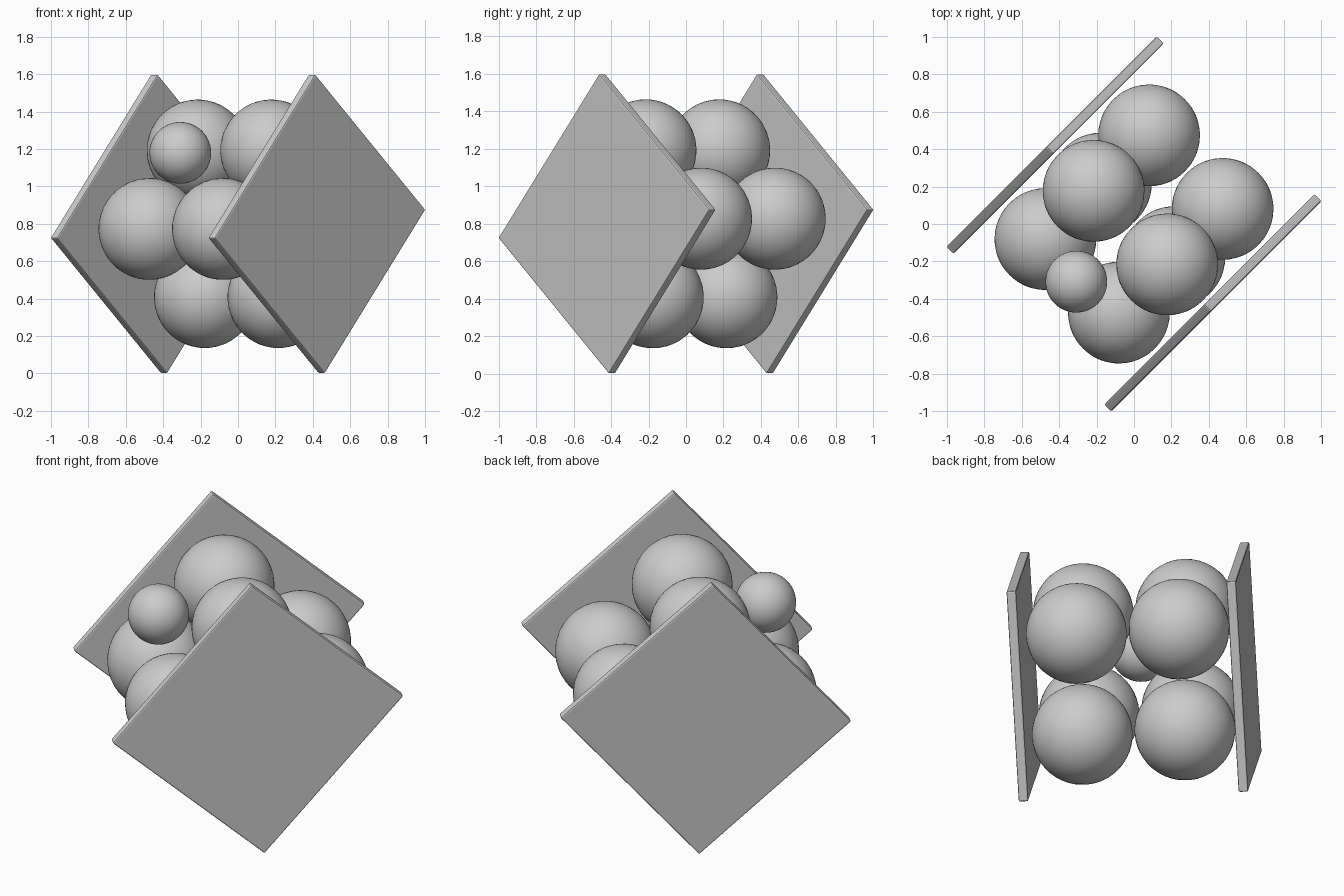
import bpy
import math
from mathutils import Matrix, Vector

if "Cube" in bpy.data.objects:
    bpy.data.objects.remove(bpy.data.objects["Cube"])

# Tilted local frame: n = across the two plates, b and c = in the plate plane
T = math.radians(41)
k = math.sqrt(0.5)
N = Vector((k, -k, 0))
B = Vector((k * math.cos(T), k * math.cos(T), -math.sin(T)))
C = Vector((-k * math.sin(T), -k * math.sin(T), -math.cos(T)))
if N.cross(B).dot(C) < 0:
    N = -N
FRAME = Matrix((N, B, C)).transposed().to_4x4()
FRAME.translation = (0, 0, 0.8)


def place(obj, name, local):
    obj.name = name
    obj.matrix_world = FRAME @ Matrix.Translation(local)
    return obj


def ball(name, local, radius):
    bpy.ops.mesh.primitive_uv_sphere_add(segments=48, ring_count=24, radius=radius)
    obj = place(bpy.context.object, name, local)
    bpy.ops.object.shade_smooth()
    return obj


def plate(name, local, size):
    bpy.ops.mesh.primitive_cube_add(size=1)
    obj = bpy.context.object
    obj.data.transform(Matrix.Diagonal((*size, 1)))
    bevel = obj.modifiers.new("soft_edges", 'BEVEL')
    bevel.width = 0.008
    bevel.segments = 2
    return place(obj, name, local)


# Eight large balls on a cube lattice
H = 0.278
for i in range(8):
    s = [1 if i >> j & 1 else -1 for j in range(3)]
    ball(f"large_ball_{i + 1}", (s[0] * H, s[1] * H, s[2] * H), 0.272)

# Small ball outside one lattice face
ball("small_ball", (0, -0.578, 0), 0.165)

# Two parallel flat plates
for side, name in ((-1, "plate_a"), (1, "plate_b")):
    plate(name, (side * 0.596, 0, 0), (0.052, 1.105, 1.16))
